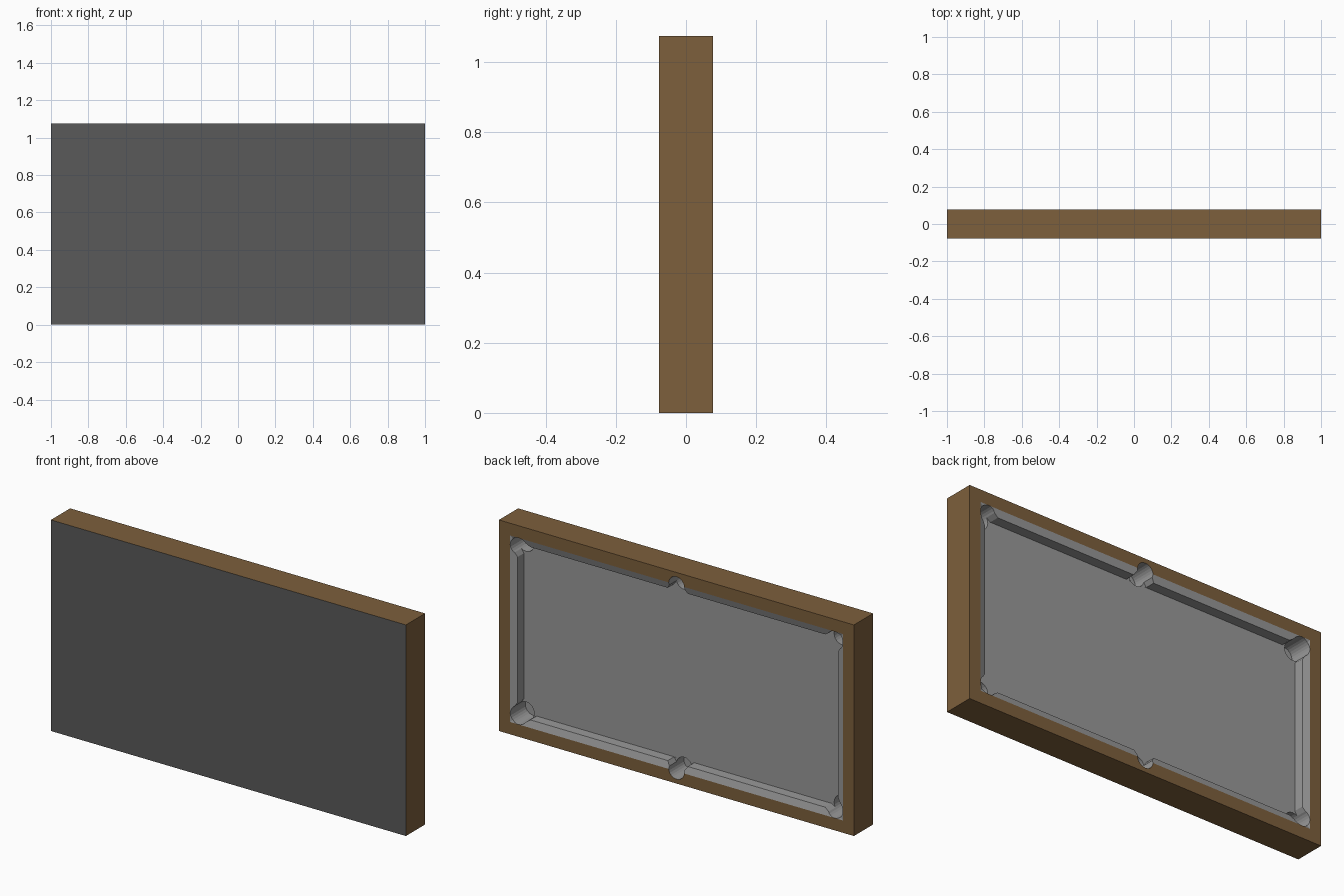
import bpy, bmesh, math

if "Cube" in bpy.data.objects:
    bpy.data.objects.remove(bpy.data.objects["Cube"])

W, H, T = 1.0, 1.075, 0.077        # half width, height, half thickness
RIM, SLOPE = 0.0625, 0.035         # wooden rim and cushion widths
NOSE_Y, FLOOR_Y, HOLE_Y = 0.066, 0.015, -0.045


def material(name, rgb):
    m = bpy.data.materials.new(name)
    m.diffuse_color = (*rgb, 1)
    m.use_nodes = True
    m.node_tree.nodes["Principled BSDF"].inputs["Base Color"].default_value = m.diffuse_color
    return m


wood = material("brown_wood", (0.205, 0.115, 0.045))
cloth = material("grey_cloth", (0.32, 0.32, 0.32))
base = material("dark_grey_base", (0.10, 0.10, 0.10))


def loft(name, loops):
    """Closed solid through matching rings of (x, z) points, each at a depth y."""
    bm = bmesh.new()
    rings = [[bm.verts.new((x, y, z)) for x, z in pts] for y, pts in loops]
    n = len(rings[0])
    for a, b in zip(rings, rings[1:]):
        for i in range(n):
            j = (i + 1) % n
            bm.faces.new((a[i], a[j], b[j], b[i]))
    bm.faces.new(rings[0])
    bm.faces.new(rings[-1][::-1])
    bmesh.ops.recalc_face_normals(bm, faces=bm.faces)
    me = bpy.data.meshes.new(name)
    bm.to_mesh(me)
    bm.free()
    ob = bpy.data.objects.new(name, me)
    bpy.context.collection.objects.link(ob)
    return ob


def rect(inset):
    x, lo, hi = W - inset, inset, H - inset
    return [(-x, lo), (x, lo), (x, hi), (-x, hi)]


# Solid slab
table = loft("pool_table_top", [(-T, rect(0)), (T, rect(0))])
cutters = []

# Recess: sloped cushion tops, upright cushion noses, flat bed
nose = RIM + SLOPE
cutters.append(loft("bed_cutter", [
    (2 * T - NOSE_Y, rect(RIM - SLOPE)), (NOSE_Y, rect(nose)), (FLOOR_Y, rect(nose))]))


def pocket(cx, cz, dx, dz, r, w0, w1, reach):
    """Round hole plus a flared mouth pointing along (dx, dz)."""
    ring = [(cx + r * math.cos(k * math.tau / 24), cz + r * math.sin(k * math.tau / 24))
            for k in range(24)]
    cutters.append(loft("hole_cutter", [(0.1, ring), (HOLE_Y, ring)]))
    px, pz = -dz, dx
    ex, ez = cx + dx * reach, cz + dz * reach
    mouth = [(cx + px * w0, cz + pz * w0), (cx - px * w0, cz - pz * w0),
             (ex - px * w1, ez - pz * w1), (ex + px * w1, ez + pz * w1)]
    cutters.append(loft("mouth_cutter", [(0.1, mouth), (FLOOR_Y + 0.0004, mouth)]))


# Four corner pockets and two middle pockets
d = math.sqrt(0.5)
for sz in (-1, 1):
    for sx in (-1, 1):
        pocket(sx * 0.891, H / 2 + sz * (H / 2 - 0.108), -sx * d, -sz * d,
               0.046, 0.043, 0.055, 0.06)
    pocket(0, H / 2 + sz * (H / 2 - 0.066), 0, -sz, 0.044, 0.036, 0.062, 0.04)

# Cut everything out and bake the result
for c in cutters:
    c.hide_render = True
    m = table.modifiers.new(c.name, 'BOOLEAN')
    m.operation, m.solver, m.object = 'DIFFERENCE', 'EXACT', c
bpy.context.view_layer.update()
deps = bpy.context.evaluated_depsgraph_get()
mesh = bpy.data.meshes.new_from_object(table.evaluated_get(deps))
table.modifiers.clear()
table.data = mesh
for c in cutters:
    bpy.data.objects.remove(c)

# Wood outside, dark base on the front face, cloth everywhere inside the rim
mesh.materials.clear()
for m in (wood, cloth, base):
    mesh.materials.append(m)
for p in mesh.polygons:
    x, y, z = p.center
    outer = abs(x) > W - 0.001 or z < 0.001 or z > H - 0.001 or y > T - 0.001
    p.material_index = 2 if y < -T + 0.001 else 0 if outer else 1
    p.use_smooth = False
